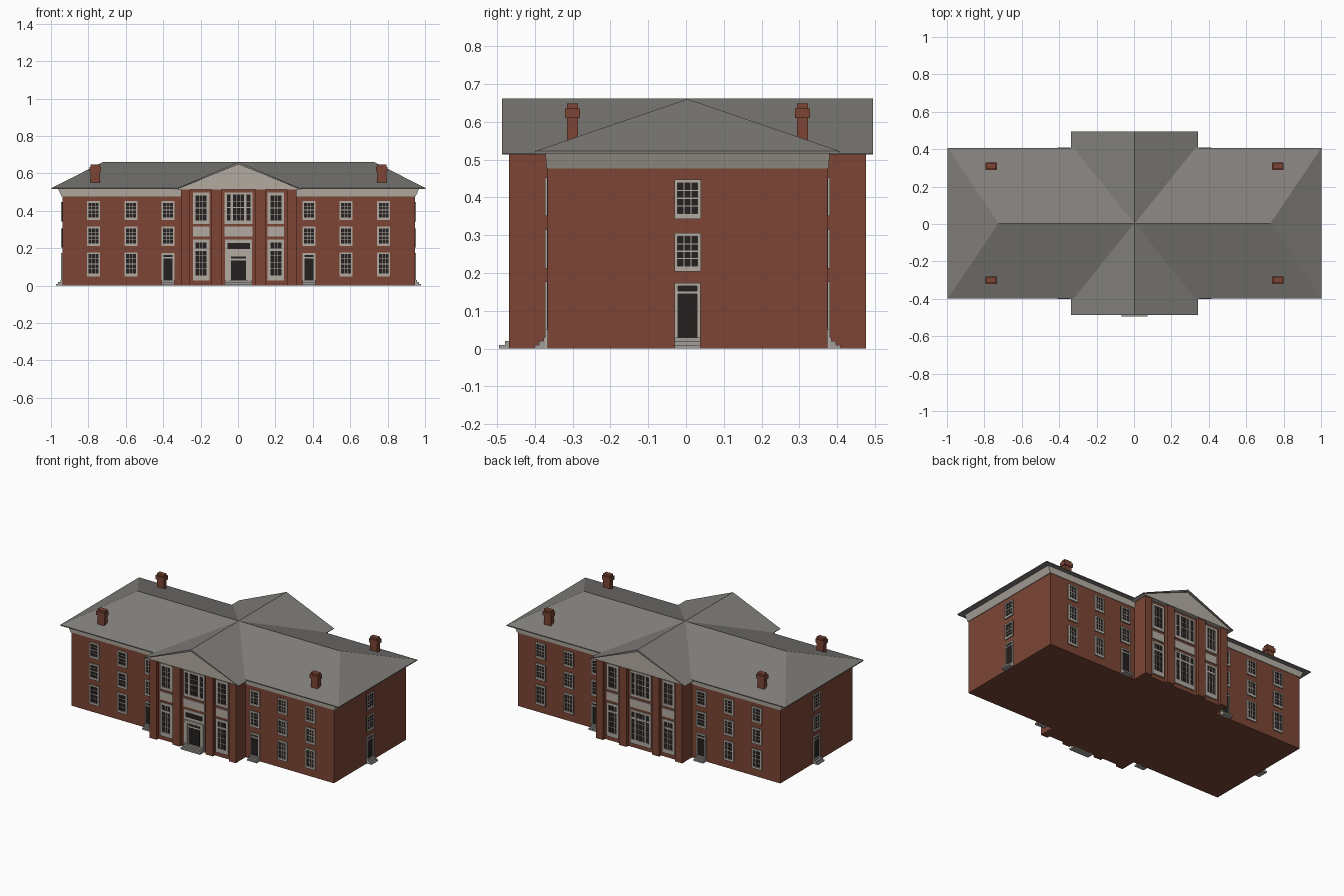
import bpy, bmesh
from math import radians
from mathutils import Matrix, Vector

if "Cube" in bpy.data.objects:
    bpy.data.objects.remove(bpy.data.objects["Cube"])

OFF = Vector((0.003, 0.004, 0))   # plan centre of the house


def material(name, rgb):
    m = bpy.data.materials.new(name)
    m.diffuse_color = (*rgb, 1)
    m.use_nodes = True
    m.node_tree.nodes["Principled BSDF"].inputs["Base Color"].default_value = m.diffuse_color
    return m


BRICK = material("brick", (0.20, 0.06, 0.035))
TRIM = material("trim", (0.45, 0.41, 0.36))
SLATE = material("slate", (0.22, 0.21, 0.195))
DARK = material("dark_glass", (0.018, 0.014, 0.014))
STONE = material("stone", (0.36, 0.34, 0.32))

parts = {}


def part(name, mat):
    if name not in parts:
        parts[name] = (bmesh.new(), mat)
    return parts[name][0]


def box(bm, x0, x1, y0, y1, z0, z1, rot=Matrix()):
    c = Vector(((x0 + x1) / 2, (y0 + y1) / 2, (z0 + z1) / 2))
    s = Matrix.Diagonal((x1 - x0, y1 - y0, z1 - z0, 1))
    bmesh.ops.create_cube(bm, size=1, matrix=rot @ Matrix.Translation(c) @ s)


def prism(bm, profile, half_y):
    # x/z profile extruded along y
    f = bm.faces.new([bm.verts.new((x, -half_y, z)) for x, z in profile])
    r = bmesh.ops.extrude_face_region(bm, geom=[f])
    vs = [v for v in r["geom"] if isinstance(v, bmesh.types.BMVert)]
    bmesh.ops.translate(bm, verts=vs, vec=(0, 2 * half_y, 0))


def tapered(bm, lower, upper):
    # solid between two centred rectangles (half x, half y, z)
    rings = []
    for hx, hy, z in (lower, upper):
        rings.append([bm.verts.new((a * hx, b * hy, z))
                      for a, b in ((-1, -1), (1, -1), (1, 1), (-1, 1))])
    bm.faces.new(rings[0])
    bm.faces.new(rings[1])
    for i in range(4):
        j = (i + 1) % 4
        bm.faces.new((rings[0][i], rings[0][j], rings[1][j], rings[1][i]))


class Wall:
    """Places details on a wall: u runs along it, d is height off its surface."""

    def __init__(self, name, angle, dist):
        self.name, self.dist = name, dist
        self.rot = Matrix.Rotation(radians(angle), 4, 'Z')

    def add(self, kind, mat, u0, u1, z0, z1, d, back=0.004):
        box(part(f"{self.name}_{kind}", mat), u0, u1,
            -self.dist - d, -self.dist + back, z0, z1, self.rot)

    def panel(self, u, w, z0, z1, d=0.006):
        self.add("trim_panels", TRIM, u - w / 2, u + w / 2, z0, z1, d)

    def glass(self, u0, u1, z0, z1, d=0.002):
        self.add("panes", DARK, u0, u1, z0, z1, d)

    def window(self, u, w, z0, z1, f=0.009, sill=0.014, cols=3, rows=4, mullions=()):
        a, b, lo, hi = u - w / 2, u + w / 2, z0 + sill, z1 - f
        self.glass(a, b, z0, z1)
        bars = [(a, a + f, z0, z1), (b - f, b, z0, z1),
                (a, b, z0, lo), (a, b, hi, z1)]
        bars += [(u + m - 0.006, u + m + 0.006, lo, hi) for m in mullions]
        for r in bars:
            self.add("window_frames", TRIM, *r, 0.007)
        for i in range(1, cols):
            c = a + f + (w - 2 * f) * i / cols
            self.add("muntins", TRIM, c - 0.0013, c + 0.0013, lo, hi, 0.004)
        for i in range(1, rows):
            c = lo + (hi - lo) * i / rows
            t = 0.0025 if i * 2 == rows else 0.0013
            self.add("muntins", TRIM, a + f, b - f, c - t, c + t, 0.004)

    def steps(self, u, w, depth):
        for i in range(3):
            self.add("steps", STONE, u - w / 2, u + w / 2,
                     0.01 * i, 0.01 * (i + 1), depth * (3 - i) / 3)

    def door(self, u):
        self.glass(u - 0.032, u + 0.032, 0.0, 0.172)
        for r in ((-0.034, -0.025, 0, 0.174), (0.025, 0.034, 0, 0.174),
                  (-0.034, 0.034, 0.165, 0.174), (-0.034, 0.034, 0.145, 0.153)):
            self.add("door_frames", TRIM, u + r[0], u + r[1], r[2], r[3], 0.007)
        self.steps(u, 0.068, 0.034)


# Main block, frieze and recessed pavilion core
box(part("main_walls", BRICK), -0.942, 0.942, -0.37, 0.37, 0, 0.476)
tapered(part("frieze", TRIM), (0.946, 0.373, 0.476), (0.965, 0.376, 0.517))
box(part("pavilion_walls", BRICK), -0.308, 0.308, -0.4525, 0.4525, 0, 0.514)

# Pilasters on both pavilions
for s in (-1, 1):
    for x, w in ((-0.284, 0.05), (-0.118, 0.053), (0.118, 0.053), (0.284, 0.05)):
        y = sorted((s * 0.44, s * 0.4725))
        box(part("pilasters", BRICK), x - w / 2, x + w / 2, *y, 0, 0.514)

# Hipped main roof with thin eaves
bm = part("main_roof", SLATE)
box(bm, -0.999, 0.999, -0.403, 0.403, 0.516, 0.522)
e = [bm.verts.new((x, y, 0.522)) for x, y in
     ((-0.999, -0.403), (0.999, -0.403), (0.999, 0.403), (-0.999, 0.403))]
r0, r1 = bm.verts.new((-0.727, 0, 0.66)), bm.verts.new((0.727, 0, 0.66))
for f in ((e[0], e[1], r1, r0), (e[2], e[3], r0, r1), (e[1], e[2], r1), (e[3], e[0], r0)):
    bm.faces.new(f)

# Cross gable roof and pediments
prism(part("gable_roof", SLATE),
      [(-0.34, 0.513), (0, 0.648), (0.34, 0.513), (0.34, 0.516), (0, 0.661), (-0.34, 0.516)], 0.49)
prism(part("pediments", TRIM), [(-0.336, 0.513), (0.336, 0.513), (0, 0.649)], 0.48)

# Chimneys
for x in (-0.766, 0.766):
    for y in (-0.304, 0.304):
        bm = part("chimneys", BRICK)
        box(bm, x - 0.025, x + 0.025, y - 0.015, y + 0.015, 0.53, 0.648)
        box(bm, x - 0.031, x + 0.031, y - 0.02, y + 0.02, 0.61, 0.635)

# Front and back walls: wings, then pavilion bays
for name, angle in (("front", 0), ("back", 180)):
    wing = Wall(name + "_wing", angle, 0.37)
    for s in (-1, 1):
        for u in (0.377, 0.575, 0.776):
            wing.window(s * u, 0.07, 0.35, 0.452)
            wing.window(s * u, 0.07, 0.212, 0.315)
            if u > 0.4:
                wing.window(s * u, 0.07, 0.05, 0.178)
        wing.door(s * 0.377)

    bay = Wall(name + "_pavilion", angle, 0.4525)
    for u in (-0.2, 0.2):
        bay.window(u, 0.088, 0.33, 0.498, f=0.015, sill=0.018)
        bay.panel(u, 0.088, 0.262, 0.315)
        bay.window(u, 0.088, 0.027, 0.246, f=0.015, sill=0.028, rows=5)
        bay.panel(u, 0.088, 0.186, 0.198)
    bay.window(0, 0.15, 0.33, 0.498, f=0.012, sill=0.018, cols=5, mullions=(-0.036, 0.036))
    bay.panel(0, 0.15, 0.262, 0.315)
    if name == "back":
        bay.window(0, 0.15, 0.027, 0.246, f=0.012, sill=0.028, cols=5, rows=5,
                   mullions=(-0.036, 0.036))
        bay.panel(0, 0.15, 0.186, 0.198)

    # Main entrance
    if name == "front":
        bay.panel(0, 0.146, 0, 0.246, 0.005)
        bay.glass(-0.06, 0.06, 0.197, 0.228, 0.006)
        for u in (-0.057, 0.057):
            bay.panel(u, 0.02, 0, 0.18, 0.01)
        bay.panel(0, 0.134, 0.162, 0.18, 0.012)
        bay.glass(-0.04, 0.04, 0.145, 0.156, 0.006)
        bay.glass(-0.04, 0.04, 0.03, 0.135, 0.006)
        bay.steps(0, 0.14, 0.046)

# End walls
for name, angle in (("right", 90), ("left", -90)):
    end = Wall(name + "_end", angle, 0.942)
    end.window(0, 0.07, 0.343, 0.447)
    end.window(0, 0.07, 0.204, 0.306)
    end.door(0)

# Turn every part into an object
for name, (bm, mat) in parts.items():
    bmesh.ops.recalc_face_normals(bm, faces=bm.faces)
    bmesh.ops.translate(bm, verts=bm.verts, vec=OFF)
    me = bpy.data.meshes.new(name)
    bm.to_mesh(me)
    bm.free()
    me.materials.append(mat)
    bpy.context.collection.objects.link(bpy.data.objects.new(name, me))
